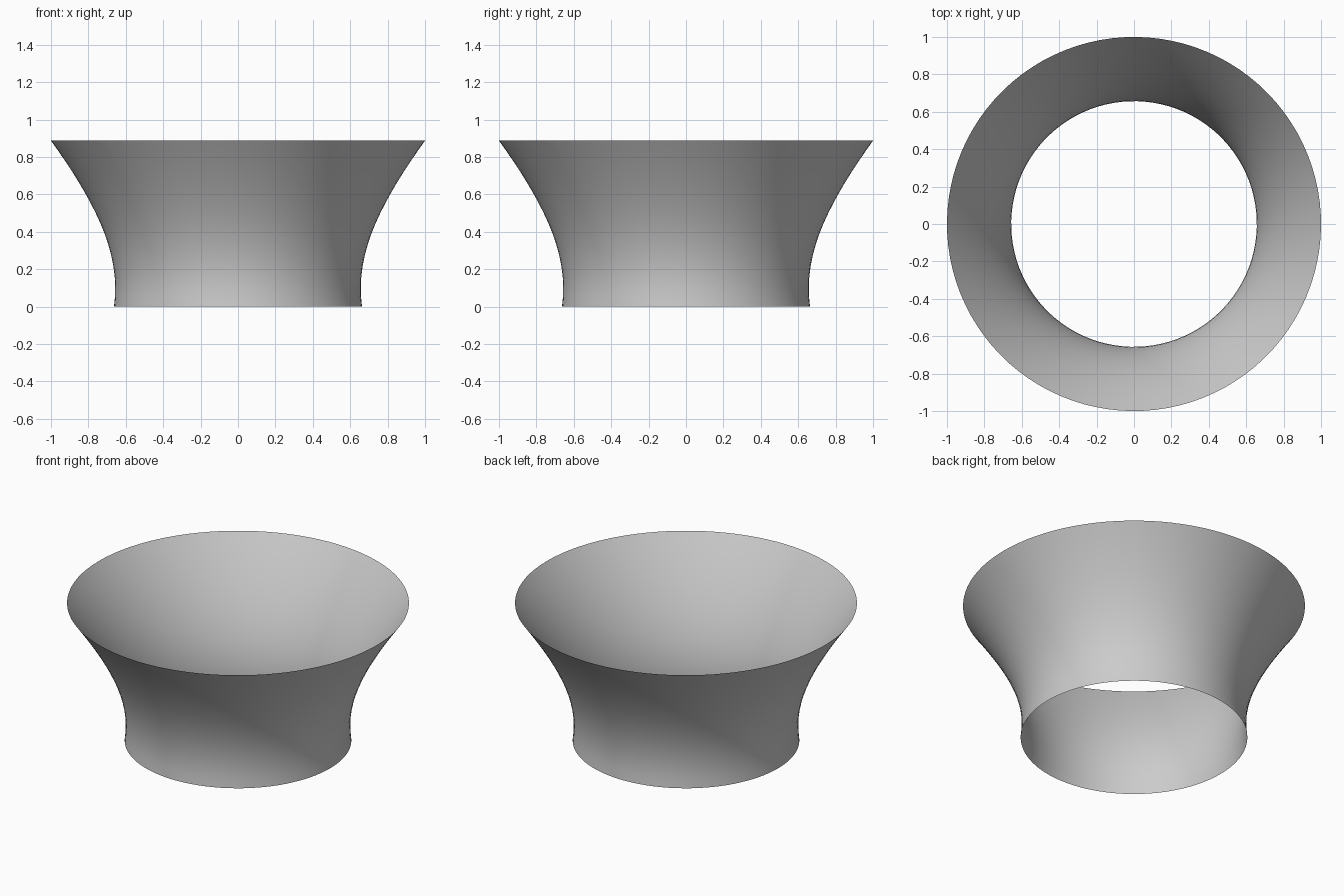
import bpy, bmesh
from math import radians, sin, cos, pi
from mathutils import Vector

if "Cube" in bpy.data.objects:
    bpy.data.objects.remove(bpy.data.objects["Cube"])

R_BOTTOM, R_TOP, HEIGHT = 0.663, 1.0, 0.887
TWIST = radians(-57)      # clockwise going up
SIDES, ROWS = 96, 16

# Straight slanted ruling line, swept around z into an open hyperboloid shell
start = Vector((R_BOTTOM, 0, 0))
end = Vector((R_TOP * cos(TWIST), R_TOP * sin(TWIST), HEIGHT))

bm = bmesh.new()
line = [bm.verts.new(start.lerp(end, i / ROWS)) for i in range(ROWS + 1)]
edges = [bm.edges.new(pair) for pair in zip(line, line[1:])]
bmesh.ops.spin(bm, geom=line + edges, cent=(0, 0, 0), axis=(0, 0, 1),
               angle=2 * pi, steps=SIDES, use_duplicate=False)
bmesh.ops.remove_doubles(bm, verts=bm.verts[:], dist=1e-4)

# Outward normals and smooth shading
bm.normal_update()
face = next(iter(bm.faces))
c = face.calc_center_median()
if face.normal.dot(Vector((c.x, c.y, 0))) < 0:
    bmesh.ops.reverse_faces(bm, faces=bm.faces[:])
for f in bm.faces:
    f.smooth = True

mesh = bpy.data.meshes.new("hyperboloid_shell")
bm.to_mesh(mesh)
bm.free()
shell = bpy.data.objects.new("hyperboloid_shell", mesh)
bpy.context.collection.objects.link(shell)
